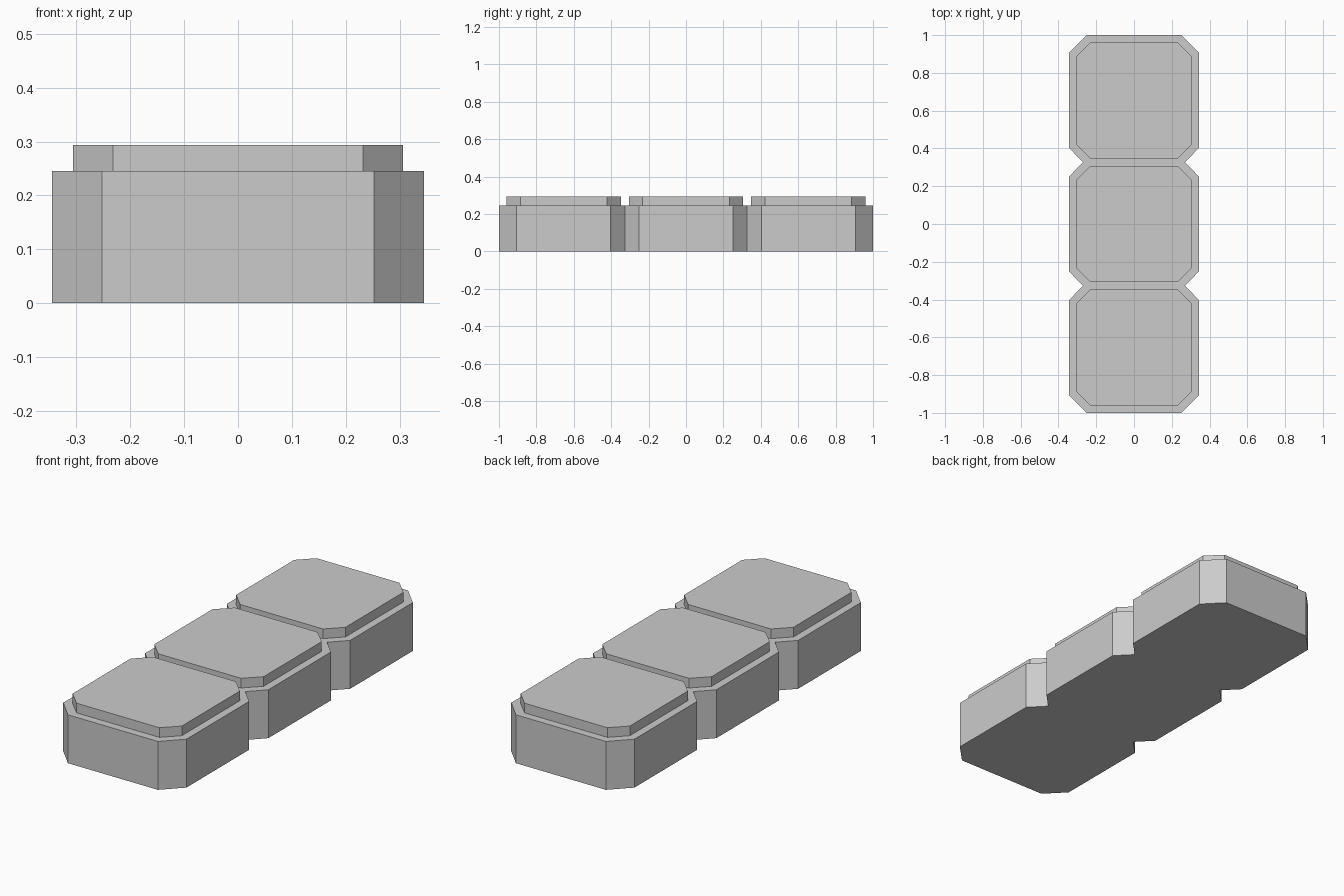
import bpy
import bmesh

cube = bpy.data.objects.get("Cube")
if cube:
    bpy.data.objects.remove(cube, do_unlink=True)

grey = bpy.data.materials.new("plain grey")
grey.use_nodes = True
colour = (0.6, 0.6, 0.6, 1)
grey.diffuse_color = colour
grey.node_tree.nodes["Principled BSDF"].inputs["Base Color"].default_value = colour


def prism(name, outline, bottom, top):
    """Extrude a closed outline straight up."""
    bm = bmesh.new()
    face = bm.faces.new([bm.verts.new((x, y, bottom)) for x, y in outline])
    result = bmesh.ops.extrude_face_region(bm, geom=[face])
    for item in result["geom"]:
        if isinstance(item, bmesh.types.BMVert):
            item.co.z = top
    bmesh.ops.recalc_face_normals(bm, faces=bm.faces)
    mesh = bpy.data.meshes.new(name)
    bm.to_mesh(mesh)
    bm.free()
    mesh.materials.append(grey)
    obj = bpy.data.objects.new(name, mesh)
    bpy.context.collection.objects.link(obj)
    return obj


def mirrored(side):
    """Close a right-hand side outline with its mirror image."""
    return side + [(-x, y) for x, y in reversed(side)]


BASE_TOP, CAP_TOP = 0.245, 0.294
PITCH = 0.654

# Base: one slab with chamfered ends and a V notch between the cells
upper = [(0.345, 0.25), (0.27, 0.327), (0.345, 0.404), (0.345, 0.905), (0.252, 1.0)]
lower = [(x, -y) for x, y in reversed(upper)]
prism("base", mirrored(lower + upper), 0, BASE_TOP)

# Raised caps: one chamfered plate on each cell
half, cut = 0.306, 0.232
for name, y in (("front_cap", -PITCH), ("middle_cap", 0), ("back_cap", PITCH)):
    side = [(cut, y - half), (half, y - cut), (half, y + cut), (cut, y + half)]
    prism(name, mirrored(side), BASE_TOP, CAP_TOP)
